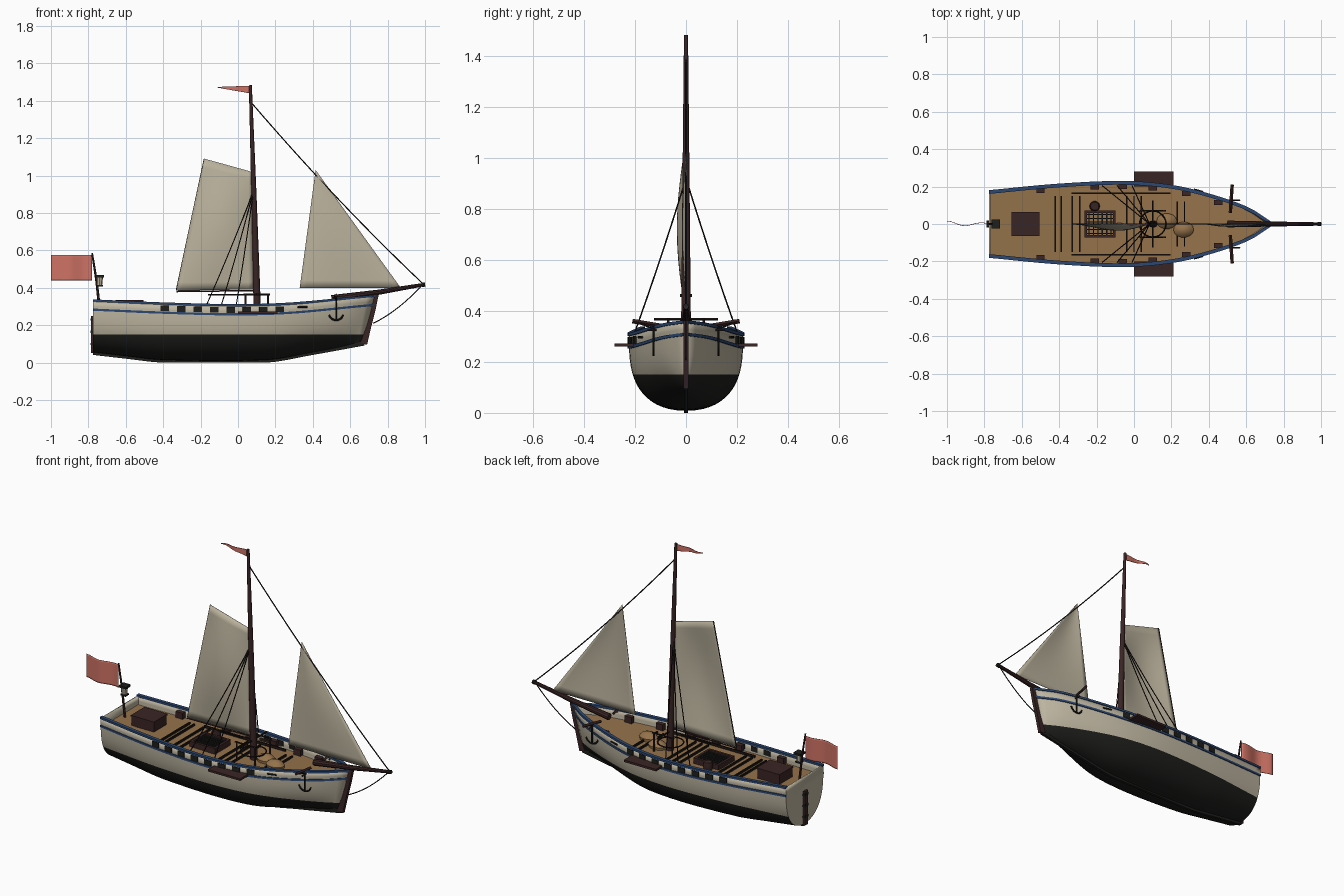
import bpy, bmesh, math
from mathutils import Vector

if "Cube" in bpy.data.objects:
    bpy.data.objects.remove(bpy.data.objects["Cube"])

def material(name, c):
    m = bpy.data.materials.new(name)
    m.diffuse_color = (*c, 1)
    m.use_nodes = True
    m.node_tree.nodes["Principled BSDF"].inputs["Base Color"].default_value = m.diffuse_color
    return m

CREAM = material("cream_paint", (0.52, 0.47, 0.36))
BLACK = material("black_tar", (0.013, 0.013, 0.012))
BLUE = material("blue_trim", (0.025, 0.065, 0.17))
DECK = material("tan_deck", (0.30, 0.17, 0.07))
BROWN = material("dark_brown_wood", (0.042, 0.018, 0.018))
SAIL = material("sail_cloth", (0.50, 0.45, 0.34))
RED = material("flag_red", (0.62, 0.17, 0.13))
ROPE = material("dark_rope", (0.012, 0.009, 0.008))

def finish(name, bm, mats, smooth=True):
    bmesh.ops.recalc_face_normals(bm, faces=bm.faces)
    me = bpy.data.meshes.new(name)
    bm.to_mesh(me)
    bm.free()
    ob = bpy.data.objects.new(name, me)
    bpy.context.collection.objects.link(ob)
    for m in mats:
        me.materials.append(m)
    if smooth:
        bpy.context.view_layer.objects.active = ob
        ob.select_set(True)
        bpy.ops.object.shade_smooth_by_angle(angle=math.radians(35))
        ob.select_set(False)
    return ob

def loft(name, rings, mats, closed=True, caps=True):
    bm = bmesh.new()
    R = [[bm.verts.new(p) for p in r] for r in rings]
    n = len(R[0])
    for a, b in zip(R, R[1:]):
        for i in range(n if closed else n - 1):
            j = (i + 1) % n
            bm.faces.new((a[i], a[j], b[j], b[i]))
    if caps:
        bm.faces.new(R[0])
        bm.faces.new(R[-1])
    return finish(name, bm, mats)

def tube(name, pts, r0, r1, mat, n=6):
    pts = [Vector(p) for p in pts]
    rings = []
    for i, p in enumerate(pts):
        d = (pts[min(i + 1, len(pts) - 1)] - pts[max(i - 1, 0)]).normalized()
        ref = Vector((0, 1, 0)) if abs(d.y) < 0.8 else Vector((0, 0, 1))
        u = d.cross(ref).normalized()
        v = d.cross(u)
        r = r0 + (r1 - r0) * i / (len(pts) - 1)
        rings.append([p + r * (u * math.cos(k * math.tau / n) + v * math.sin(k * math.tau / n)) for k in range(n)])
    return loft(name, rings, [mat])

def box(name, c, s, mat, rot=0):
    bm = bmesh.new()
    bmesh.ops.create_cube(bm, size=1)
    for v in bm.verts:
        x, y, z = v.co.x * s[0], v.co.y * s[1], v.co.z * s[2]
        v.co = (c[0] + x * math.cos(rot) - y * math.sin(rot), c[1] + x * math.sin(rot) + y * math.cos(rot), c[2] + z)
    return finish(name, bm, [mat], False)

def sag(a, b, d, n=8):
    a, b = Vector(a), Vector(b)
    return [a.lerp(b, i / n) + Vector((0, 0, -d * 4 * i / n * (1 - i / n))) for i in range(n + 1)]

def interp(table, x):
    # smooth interpolation through a small table
    for i in range(len(table) - 1):
        if x <= table[i + 1][0] or i == len(table) - 2:
            (x0, y0), (x1, y1) = table[i], table[i + 1]
            m = lambda k: ((table[min(k + 1, len(table) - 1)][1] - table[max(k - 1, 0)][1]) /
                           (table[min(k + 1, len(table) - 1)][0] - table[max(k - 1, 0)][0]))
            h = x1 - x0
            t = (x - x0) / h
            return ((2*t**3 - 3*t*t + 1) * y0 + (t**3 - 2*t*t + t) * h * m(i) +
                    (3*t*t - 2*t**3) * y1 + (t**3 - t*t) * h * m(i + 1))

# hull lines
BEAM = [(-.775, .175), (-.4, .21), (-.05, .224), (.2, .203), (.4, .155), (.58, .082), (.675, .006)]
KEEL = [(-.775, .055), (-.6, .035), (-.4, .014), (.15, .014), (.4, .055), (.675, .105)]
SHEER = [(-.775, .33), (-.4, .314), (0, .305), (.3, .315), (.675, .355)]
XS = [-.775 + 1.45 * i / 40 for i in range(41)]
sheer = lambda x: interp(SHEER, x)

def hull(x, z, side=1, inset=0):
    k, s = interp(KEEL, x), sheer(x)
    u = max(0, min(1, (z - k) / (s - k)))
    bow = max(0, (x - .1) / .575)
    y = interp(BEAM, x) * (1 - (1 - u) ** 3) ** (.45 + .45 * bow ** 2)
    return (x + .06 * u * bow ** 3, side * max(.002, y - inset), z)

# hull shell, black below the waterline
bm = bmesh.new()
US = [(i / 16) ** 1.8 for i in range(17)]
rows = []
for x in XS:
    k, s = interp(KEEL, x), sheer(x)
    half = [hull(x, k + u * (s - k)) for u in US]
    rows.append([bm.verts.new(p) for p in reversed(half)] + [bm.verts.new((p[0], -p[1], p[2])) for p in half])
for a, b in zip(rows, rows[1:]):
    for i in range(len(a) - 1):
        bm.faces.new((a[i], a[i + 1], b[i + 1], b[i]))
bm.faces.new(rows[0])
bmesh.ops.bisect_plane(bm, geom=bm.verts[:] + bm.edges[:] + bm.faces[:], plane_co=(0, 0, .15), plane_no=(0, 0, 1))
for f in bm.faces:
    c = f.calc_center_median()
    f.material_index = int(c.z < .15 and c.x > -.77)
shell = finish("hull", bm, [CREAM, BLACK])
sol = shell.modifiers.new("planking", "SOLIDIFY")
sol.thickness = .01

# deck
loft("deck", [[hull(x, sheer(x) - .05, 1, .006), hull(x, sheer(x) - .05, -1, .006)] for x in XS], [DECK], False, False)

# blue rails and wales following the sheer
def strip(name, side, drop, inner, outer, h):
    rings = []
    for x in XS:
        z = sheer(x) - drop
        px, py, _ = hull(x, z)
        rings.append([(px, side * max(.001, py + o), z + dz) for o, dz in
                      ((outer, -h/2), (outer, h/2), (-inner, h/2), (-inner, -h/2))])
    loft(name, rings, [BLUE])

for side in (1, -1):
    tag = "_left" if side > 0 else "_right"
    strip("rail" + tag, side, -.002, .014, .006, .012)
    strip("wale" + tag, side, .047, .004, .005, .012)
    # gun ports and inner knees
    for i in range(8):
        x = -.39 + i * .0875
        z = sheer(x) - .024
        _, y, _ = hull(x, z)
        slope = math.atan2(hull(x + .02, z)[1] - hull(x - .02, z)[1], .04) * side
        box("gun_port" + tag, (x, side * (y - .004), z), (.045, .017, .03), BLACK, slope)
    for x in (-.5, -.21, -.06, .1, .28, .45):
        _, y, _ = hull(x, sheer(x))
        box("rail_knee" + tag, (x, side * (y - .024), sheer(x) - .03), (.045, .026, .036), BROWN)
    # channel plate and shrouds
    box("channel" + tag, (.105, side * .24, .267), (.21, .08, .012), BROWN)
    for x in (-.17, -.09, -.01):
        tube("shroud" + tag, sag((.083, 0, .92), (x, side * .205, .305), .012), .003, .003, ROPE, 5)
    # cathead and anchor
    tube("cathead" + tag, [(.515, side * .06, .335), (.525, side * .21, .36)], .009, .009, BROWN, 4)
    ay = side * .127
    tube("anchor_shank" + tag, [(.525, ay, .335), (.525, ay, .23)], .005, .005, BLACK)
    tube("anchor_arms" + tag, [(.525 + .04 * math.sin(a), ay, .267 - .04 * math.cos(a))
                               for a in [-1.3 + .26 * k for k in range(11)]], .005, .005, BLACK)
    tube("anchor_stock" + tag, [(.525, ay - .025, .325), (.525, ay + .025, .325)], .005, .005, BROWN)
    tube("anchor_line" + tag, [(.525, side * .2, .357), (.525, ay, .33)], .003, .003, ROPE, 5)
    tube("hawse_pipe" + tag, [(.32, side * .186, .297), (.37, side * .172, .297)], .005, .005, BLACK)
    # waterway plank and belaying rail
    box("waterway" + tag, (-.07, side * .165, .268), (.53, .007, .014), ROPE)
    tube("fife_rail" + tag, [(.03, side * .07, .365), (.17, side * .07, .365)], .005, .005, ROPE)
    for x in (.04, .16):
        tube("fife_post" + tag, [(x, side * .07, .255), (x, side * .07, .37)], .005, .005, BROWN)

# keel and stem post
def slab(name, path, w, mat):
    loft(name, [[(a[0], -w, a[1]), (a[0], w, a[1]), (b[0], w, b[1]), (b[0], -w, b[1])] for a, b in path], [mat])

slab("keel", [((x, max(0, interp(KEEL, x) - .014)), (x, interp(KEEL, x) + .01)) for x in XS], .008, BLACK)
slab("stem_post", [((.69, .095), (.655, .105)), ((.712, .19), (.685, .19)),
                   ((.735, .28), (.712, .28)), ((.752, .362), (.722, .365))], .01, BROWN)

# rudder
box("rudder", (-.781, 0, .15), (.012, .028, .2), BROWN)
for z in (.1, .165, .23):
    box("rudder_hinge", (-.782, 0, z), (.014, .036, .012), BLACK)

# spars
tube("mast", [(.104, 0, .25), (.085, 0, .9), (.066, 0, 1.483)], .02, .008, BROWN, 12)
tube("bowsprit", [(.5, 0, .342), (.75, 0, .376), (1.0, 0, .418)], .019, .009, BROWN, 10)
tube("bowsprit_cap", [(.982, 0, .415), (1.0, 0, .418)], .012, .012, BLACK, 8)
tube("boom", [(-.33, 0, .38), (.085, 0, .385)], .004, .004, BROWN)
tube("sheet_bar", [(-.16, 0, .362), (.03, 0, .362)], .004, .004, ROPE)

# stays
tube("forestay", sag((.075, 0, 1.385), (.99, 0, .42), .025, 14), .0035, .0035, ROPE, 5)
tube("bobstay", sag((.985, 0, .415), (.722, 0, .21), .02), .003, .003, ROPE, 5)

# sails and flags as billowed patches
def patch(name, a, b, c, d, fn, mat, n=16):
    a, b, c, d = map(Vector, (a, b, c, d))
    bm = bmesh.new()
    V = [[bm.verts.new(a.lerp(b, i/n).lerp(d.lerp(c, i/n), j/n) + Vector((0, fn(i/n, j/n), 0)))
          for i in range(n + 1)] for j in range(n + 1)]
    for j in range(n):
        for i in range(n):
            bm.faces.new((V[j][i], V[j][i+1], V[j+1][i+1], V[j+1][i]))
    bmesh.ops.remove_doubles(bm, verts=bm.verts, dist=1e-5)
    ob = finish(name, bm, [mat])
    ob.modifiers.new("cloth", "SOLIDIFY").thickness = .003

billow = lambda d: (lambda u, v: -d * math.sin(math.pi * u) * math.sin(math.pi * v))
patch("mainsail", (-.33, 0, .385), (.08, 0, .392), (.073, 0, 1.02), (-.18, 0, 1.09), billow(.033), SAIL)
patch("jib", (.33, 0, .4), (.87, 0, .4), (.415, 0, 1.03), (.415, 0, 1.03), billow(.015), SAIL)
tube("mainsail_leech_rope", [(-.33, 0, .385), (-.18, 0, 1.09)], .003, .003, ROPE, 5)
patch("ensign", (-1.0, 0, .44), (-.782, 0, .44), (-.782, 0, .575), (-1.0, 0, .575),
      lambda u, v: .014 * (1 - u) ** .5 * math.sin(7 * u + 1.5), RED)
patch("pennant", (-.11, 0, 1.47), (.062, 0, 1.44), (.062, 0, 1.48), (-.11, 0, 1.474),
      lambda u, v: .01 * (1 - u) * math.sin(8 * u), RED)

# flagstaff and stern lantern
tube("flagstaff", [(-.738, 0, .27), (-.757, 0, .44), (-.78, 0, .585)], .008, .005, BROWN)
tube("lantern_glass", [(-.74, 0, .415), (-.74, 0, .455)], .014, .018, CREAM, 8)
box("lantern_base", (-.74, 0, .411), (.034, .034, .008), BLACK)
box("lantern_cap", (-.74, 0, .461), (.046, .046, .012), BLACK)

# cabin chest, grating hatch, deck beams
box("stern_chest", (-.58, 0, .302), (.145, .12, .058), BROWN)
box("chest_lid", (-.58, 0, .331), (.152, .128, .008), BROWN)
for y in (-.066, .066):
    box("hatch_side", (-.182, y, .272), (.165, .014, .035), BROWN)
for x in (-.258, -.106):
    box("hatch_end", (x, 0, .272), (.014, .13, .035), BROWN)
for i in range(6):
    box("grating_bar", (-.182, -.05 + i * .02, .278), (.15, .006, .012), BLACK)
    box("grating_cross_bar", (-.24 + i * .0235, 0, .276), (.006, .13, .012), BLACK)
for x in (-.42, -.39, -.33, -.29, -.04, .0, .04, .23, .27):
    box("deck_beam", (x, 0, sheer(x) - .045), (.008, .3 if x < .2 else .24, .014), ROPE)

# mast ring, running lines, yard rail
tube("mast_ring", [(.1 + .07 * math.cos(a), .07 * math.sin(a), .3) for a in
                   [k * math.tau / 24 for k in range(25)]], .004, .004, ROPE, 5)
tube("belaying_bar", [(.1, -.125, .367), (.1, .125, .367)], .005, .005, ROPE)

# rope sacks and barrel
def lathe(name, c, prof, mat, n=14):
    loft(name, [[(c[0] + r * math.cos(k * math.tau / n) * sx, c[1] + r * math.sin(k * math.tau / n), c[2] + z)
                 for k in range(n)] for r, z, sx in prof], [mat])

for c in ((.175, .015, .255), (.265, -.03, .262)):
    lathe("canvas_sack", c, [(.04, 0, 1.3), (.042, .018, 1.3), (.028, .036, 1.3), (.008, .044, 1.3)], DECK)
lathe("barrel", (-.21, .095, .255), [(.022, 0, 1), (.028, .025, 1), (.022, .05, 1)], BROWN)
